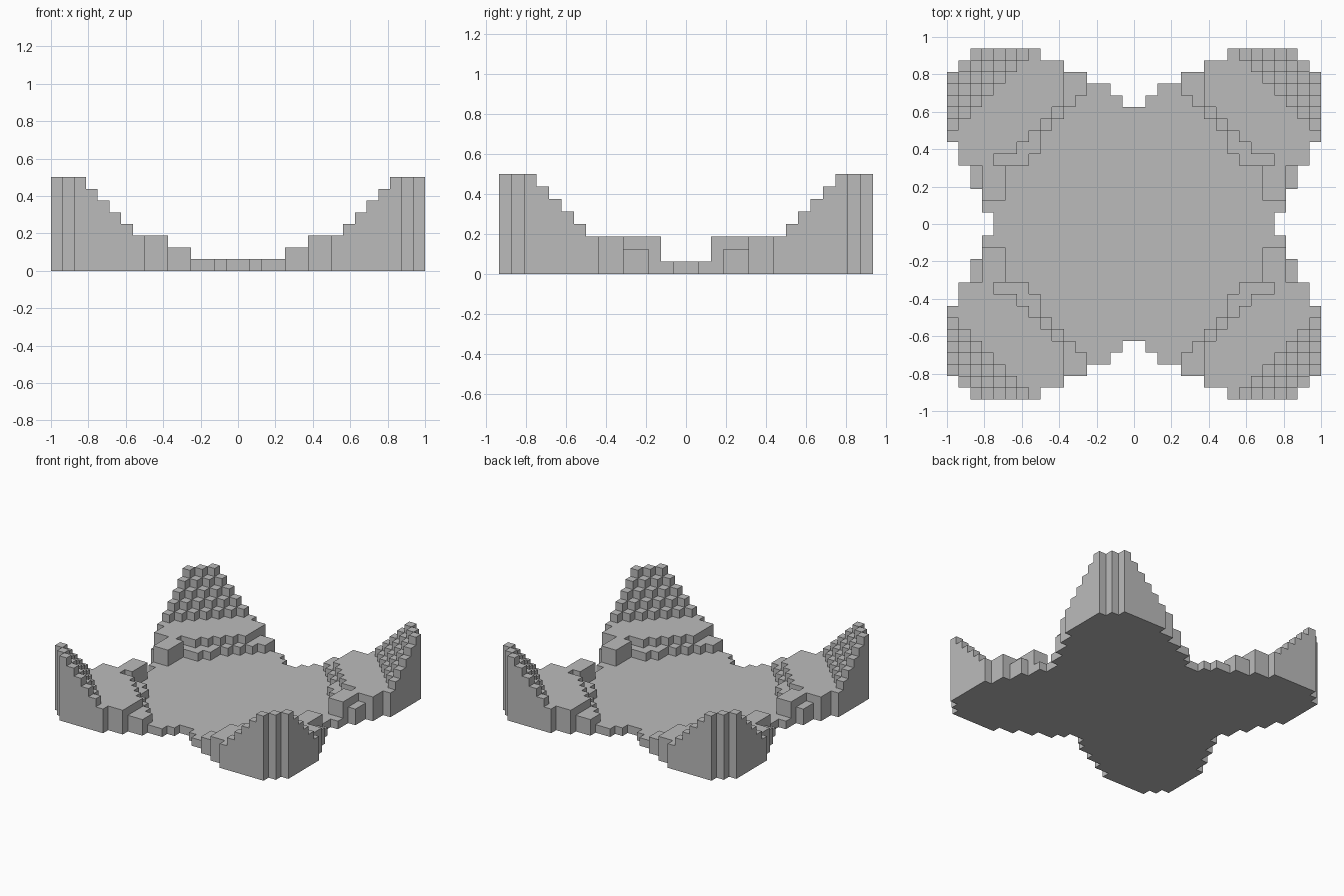
import bpy
import bmesh
from math import radians

if "Cube" in bpy.data.objects:
    bpy.data.objects.remove(bpy.data.objects["Cube"], do_unlink=True)

CELL = 1 / 16

# Outline of one quarter: first and last filled row for each column
ROW_END = [10, 11, 12, 12, 13, 13, 14, 14] + [15] * 6 + [14, 13]
ROW_START = [0] * 12 + [1, 3, 5, 7]
# First row of the lower and upper terrace, by column
LOWER_TERRACE = {4: 11, 5: 10, 6: 9, 7: 8, 8: 6}


def quarter_height(c, r):
    """Height in cells of column c, row r, counted outward from the centre."""
    if c > 15 or not ROW_START[c] <= r < ROW_END[c]:
        return 0
    # Stepped corner peak
    if c + r >= 23:
        return min(c + r - 19, 8)
    # Side blocks beside the entrance gaps
    if c == 13 and r < 5:
        return 2
    if c in (11, 12) and 2 <= r < 5:
        return 3
    # Upper terrace, lower terrace, then floor
    if c >= 12 and r >= 5 or c >= 6 and r >= 6 and c + r >= 16:
        return 3
    if c >= 4 and r >= LOWER_TERRACE.get(c, 5):
        return 2
    return 1


def height(i, j):
    """Mirror the quarter over both axes."""
    return quarter_height(i if i >= 0 else -1 - i, j if j >= 0 else -1 - j)


bm = bmesh.new()
points = {}


def vert(p):
    if p not in points:
        points[p] = bm.verts.new([k * CELL for k in p])
    return points[p]


def quad(*corners):
    bm.faces.new([vert(p) for p in corners])


# Skin the terrain: tops, underside and exposed step walls
for i in range(-16, 16):
    for j in range(-15, 15):
        h = height(i, j)
        if not h:
            continue
        ring = [(i, j), (i + 1, j), (i + 1, j + 1), (i, j + 1)]
        quad(*[(x, y, h) for x, y in ring])
        quad(*[(x, y, 0) for x, y in reversed(ring)])
        for k, (di, dj) in enumerate([(0, -1), (1, 0), (0, 1), (-1, 0)]):
            a, b = ring[k], ring[(k + 1) % 4]
            for z in range(height(i + di, j + dj), h):
                quad((*a, z), (*b, z), (*b, z + 1), (*a, z + 1))

# Merge flat areas into clean faces
bmesh.ops.dissolve_limit(bm, angle_limit=radians(1), verts=bm.verts[:], edges=bm.edges[:])
bmesh.ops.triangulate(bm, faces=[f for f in bm.faces if len(f.verts) > 4])

mesh = bpy.data.meshes.new("stepped_basin")
bm.to_mesh(mesh)
bm.free()
basin = bpy.data.objects.new("stepped_basin", mesh)
bpy.context.collection.objects.link(basin)

# Plain grey stone
grey = bpy.data.materials.new("plain_grey")
grey.use_nodes = True
color = (0.5, 0.5, 0.5, 1)
grey.diffuse_color = color
grey.node_tree.nodes["Principled BSDF"].inputs["Base Color"].default_value = color
mesh.materials.append(grey)
